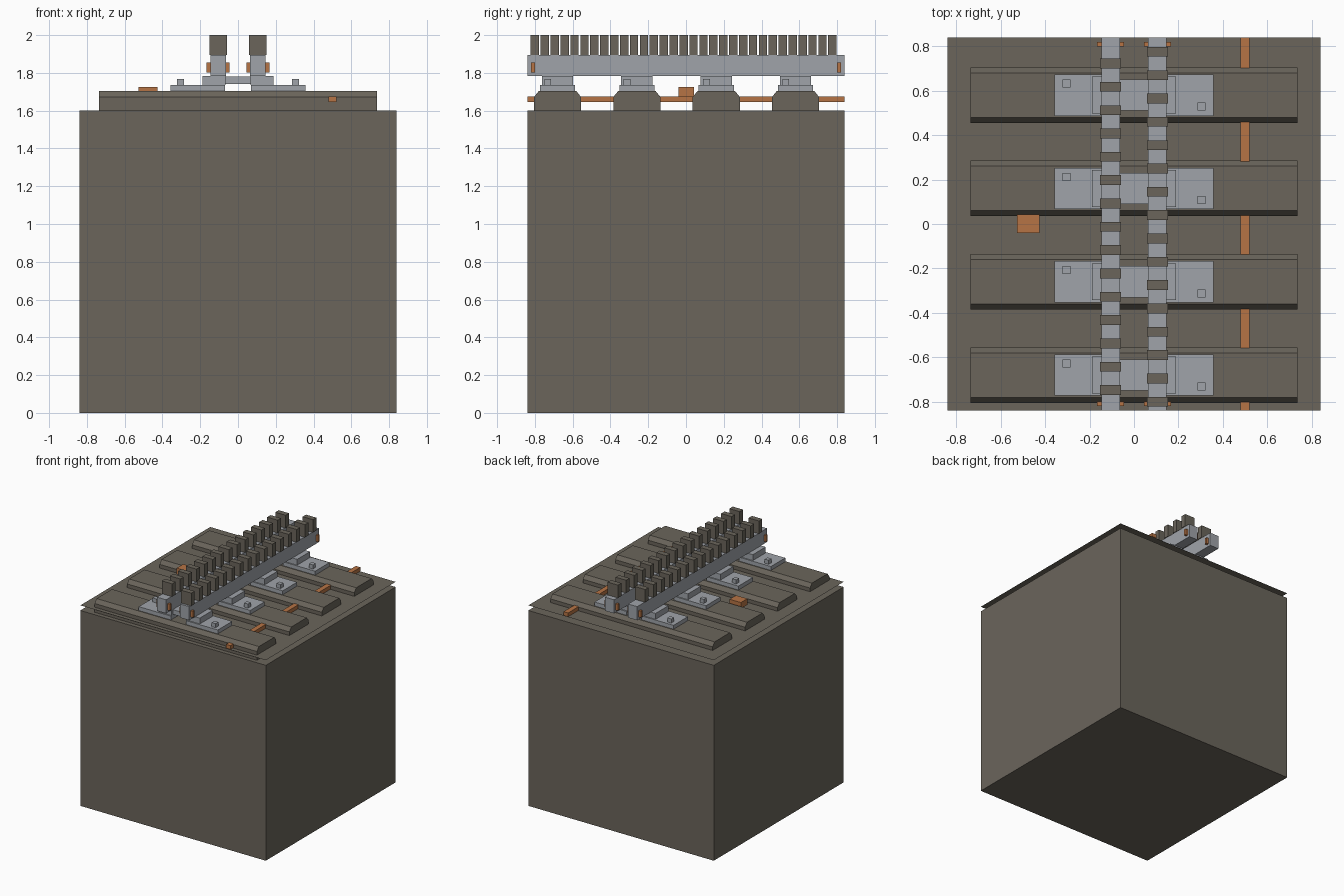
import bpy, bmesh

if "Cube" in bpy.data.objects:
    bpy.data.objects.remove(bpy.data.objects["Cube"])


def material(name, rgb):
    m = bpy.data.materials.new(name)
    m.diffuse_color = (*rgb, 1)
    m.use_nodes = True
    m.node_tree.nodes["Principled BSDF"].inputs["Base Color"].default_value = m.diffuse_color
    return m


BROWN = material("brown_earth", (0.145, 0.130, 0.105))
GREY = material("grey_steel", (0.35, 0.37, 0.40))
ORANGE = material("orange_copper", (0.47, 0.175, 0.06))


def finish(name, bm, mat):
    bmesh.ops.recalc_face_normals(bm, faces=bm.faces)
    me = bpy.data.meshes.new(name)
    bm.to_mesh(me)
    bm.free()
    me.materials.append(mat)
    ob = bpy.data.objects.new(name, me)
    bpy.context.collection.objects.link(ob)
    return ob


def box(name, x, y, z, mat):
    """Box from (min, max) ranges on each axis."""
    bm = bmesh.new()
    bmesh.ops.create_cube(bm, size=1)
    for v in bm.verts:
        v.co = [r[0] if c < 0 else r[1] for c, r in zip(v.co, (x, y, z))]
    return finish(name, bm, mat)


def prism(name, profile, x, mat):
    """Extrude a (y, z) profile along x."""
    bm = bmesh.new()
    face = bm.faces.new([bm.verts.new((x[0], py, pz)) for py, pz in profile])
    new = bmesh.ops.extrude_face_region(bm, geom=[face])["geom"]
    bmesh.ops.translate(bm, vec=(x[1] - x[0], 0, 0),
                        verts=[g for g in new if isinstance(g, bmesh.types.BMVert)])
    return finish(name, bm, mat)


def around(c, half):
    return (c - half, c + half)


def side_range(s, a, b):
    return tuple(sorted((s * a, s * b)))


H = 0.84          # half width of the block
RAIL_X = 0.105    # rail centre
PITCH = 0.105     # tooth spacing

# Ground block with a thin surface sheet hovering just above
box("ground_block", (-H, H), (-H, H), (0, 1.6), BROWN)
sheet = bmesh.new()
sheet.faces.new([sheet.verts.new((x, y, 1.642))
                 for x, y in ((-H, -H), (H, -H), (H, H), (-H, H))])
finish("surface_sheet", sheet, BROWN)

# Four sleepers with their steel chairs
for i in range(4):
    y = -0.68 + 0.42 * i
    prism("sleeper", [(y - .125, 1.6), (y + .125, 1.6), (y + .125, 1.672),
                      (y + .1, 1.703), (y - .1, 1.703), (y - .125, 1.672)],
          (-0.735, 0.735), BROWN)
    box("chair_bridge", (-0.07, 0.07), around(y, 0.07), (1.742, 1.78), GREY)
    for s in (-1, 1):
        box("base_plate", side_range(s, 0.068, 0.358), around(y, 0.093),
            (1.703, 1.735), GREY)
        box("rail_chair", side_range(s, 0.066, 0.188), around(y, 0.083),
            (1.735, 1.783), GREY)
        box("bolt", around(s * 0.304, 0.018), around(y - s * 0.052, 0.018),
            (1.735, 1.768), GREY)

# Twin toothed rails, teeth staggered by half a pitch
for s, count, start in ((-1, 15, -0.7475), (1, 16, -0.80)):
    x = s * RAIL_X
    box("rack_rail", around(x, 0.041), (-H, H), (1.783, 1.895), GREY)
    for k in range(count):
        box("rack_tooth", around(x, 0.047), around(start + PITCH * k, 0.022),
            (1.895, 2.0), BROWN)
    for y in (-0.81, 0.81):
        box("joint_pin", around(x, 0.061), around(y, 0.01), (1.803, 1.855), ORANGE)

# Copper conduit through the sleepers and a small junction box
box("conduit", (0.48, 0.521), (-H, H), (1.645, 1.676), ORANGE)
box("junction_box", (-0.527, -0.425), (-0.041, 0.043), (1.676, 1.726), ORANGE)
